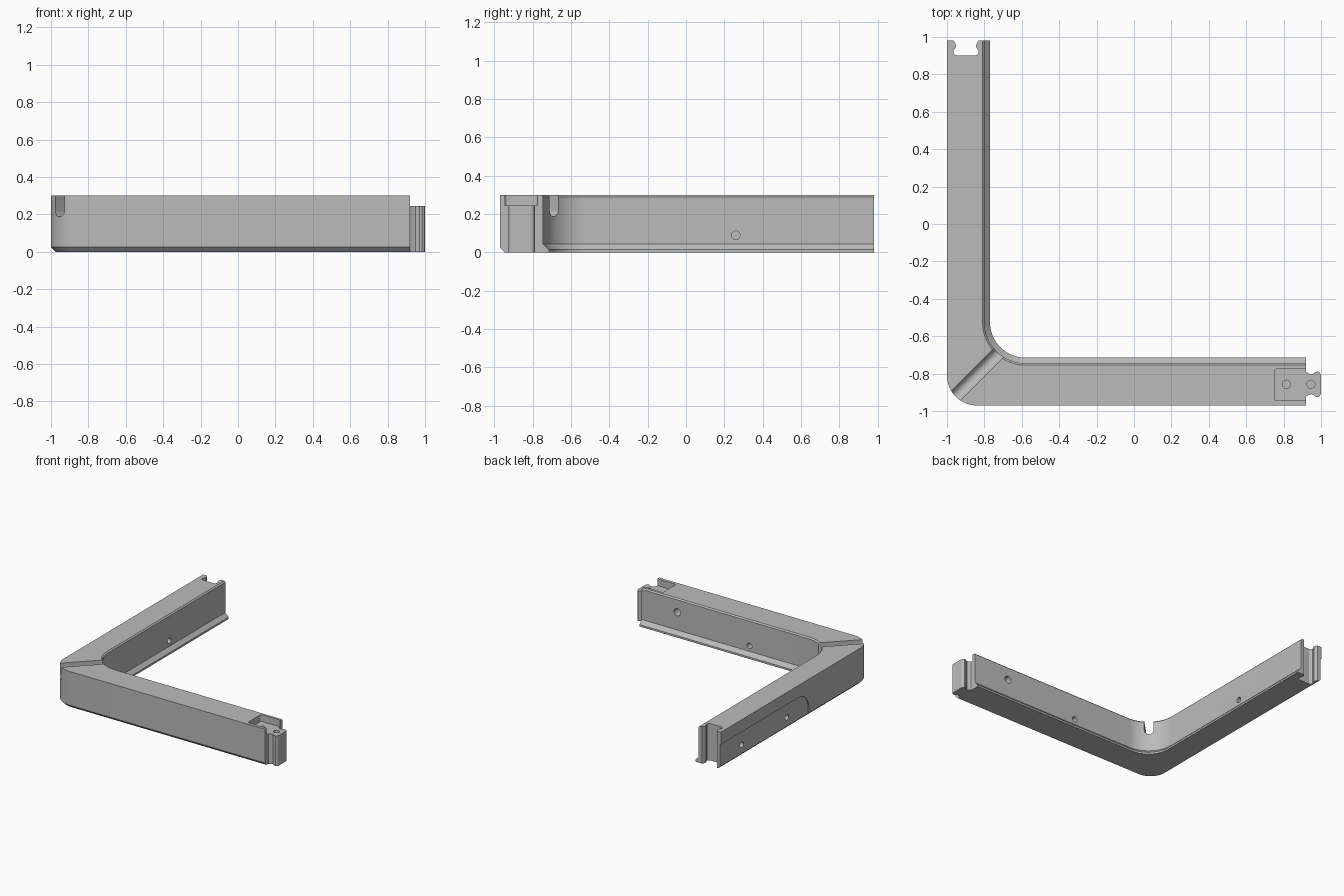
import bpy, bmesh
from math import sin, cos, pi, radians
from mathutils import Matrix, Vector

cube = bpy.data.objects.get("Cube")
if cube:
    bpy.data.objects.remove(cube, do_unlink=True)

grey = bpy.data.materials.new("plain grey")
grey.use_nodes = True
grey.diffuse_color = (0.5, 0.5, 0.5, 1)
grey.node_tree.nodes["Principled BSDF"].inputs["Base Color"].default_value = (0.5, 0.5, 0.5, 1)

X_END, Y_END, KEY_Y, KEY_X = 0.92, 0.98, -0.857, -0.898


def arc(cx, cy, r, start, end, n=16):
    steps = [radians(start + (end - start) * i / n) for i in range(n + 1)]
    return [(cx + r * cos(a), cy + r * sin(a)) for a in steps]


def loft(name, rings):
    """Solid through rings of equal point count, capped at both ends."""
    bm = bmesh.new()
    loops = [[bm.verts.new(p) for p in ring] for ring in rings]
    n = len(loops[0])
    for a, b in zip(loops, loops[1:]):
        for i in range(n):
            j = (i + 1) % n
            bm.faces.new((a[i], a[j], b[j], b[i]))
    bm.faces.new(loops[0])
    bm.faces.new(loops[-1])
    bmesh.ops.recalc_face_normals(bm, faces=bm.faces)
    mesh = bpy.data.meshes.new(name)
    bm.to_mesh(mesh)
    bm.free()
    obj = bpy.data.objects.new(name, mesh)
    bpy.context.collection.objects.link(obj)
    return obj


def prism(name, pts, lo, hi, u=(1, 0, 0), v=(0, 1, 0), w=(0, 0, 1), at=(0, 0, 0)):
    """Extrude a flat outline in the u-v plane along w."""
    u, v, w, at = map(Vector, (u, v, w, at))
    return loft(name, [[at + u * a + v * b + w * h for a, b in pts] for h in (lo, hi)])


def circle(x, y, r):
    return arc(x, y, r, 0, 360, 24)[:-1]


def cut(obj, cutters):
    """Subtract cutters, bake the result and discard them."""
    for c in cutters:
        c.hide_render = True
        mod = obj.modifiers.new("cut", "BOOLEAN")
        mod.operation, mod.solver, mod.object = "DIFFERENCE", "EXACT", c
    bpy.context.view_layer.update()
    baked = bpy.data.meshes.new_from_object(obj.evaluated_get(bpy.context.evaluated_depsgraph_get()))
    obj.modifiers.clear()
    obj.data = baked
    for c in cutters:
        bpy.data.objects.remove(c, do_unlink=True)


def finish(obj):
    obj.data.materials.clear()
    obj.data.materials.append(grey)
    bpy.ops.object.select_all(action="DESELECT")
    obj.select_set(True)
    bpy.context.view_layer.objects.active = obj
    bpy.ops.object.shade_smooth_by_angle(angle=radians(25))


# L-shaped frame: chamfered outer foot, inner lip, small inner top bevel
def outline(inset, radius, z):
    cx, cy = -0.58, -0.525
    pts = [(X_END, -0.97 + inset)]
    pts += arc(-0.84, -0.81, 0.16 - inset, 270, 180)
    pts += [(-1 + inset, Y_END), (cx - radius, Y_END)]
    pts += arc(cx, cy, radius, 180, 270)
    pts += [(X_END, cy - radius)]
    return [(x, y, z) for x, y in pts]


frame = loft("corner_frame", [
    outline(0.025, 0.19, 0), outline(0.010, 0.19, 0.015), outline(0, 0.20, 0.025),
    outline(0, 0.22, 0.045), outline(0, 0.22, 0.29), outline(0, 0.23, 0.3)])

# Interlocking key shape: distance from the arm end, half width
half = [(0, 0.066), (0.012, 0.058), (0.03, 0.053), (0.042, 0.058),
        (0.05, 0.066), (0.064, 0.068), (0.074, 0.062), (0.08, 0.05)]
key = half + [(d, -h) for d, h in reversed(half)]

cutters = []
# Key socket in the long arm
socket = [(-0.02, 0.066)] + half + [(d, -h) for d, h in reversed(half)] + [(-0.02, -0.066)]
cutters.append(prism("socket_cutter", socket, -0.1, 0.4, u=(0, -1, 0), v=(1, 0, 0),
                     at=(KEY_X, Y_END, 0)))

# Round-bottomed groove across the mitre
s = 0.5 ** 0.5
groove = [(-0.035, 0.4)] + arc(0, 0.222, 0.035, 180, 360) + [(0.035, 0.4)]
cutters.append(prism("groove_cutter", groove, -0.4, 0.4, u=(s, -s, 0), v=(0, 0, 1),
                     w=(s, s, 0), at=(-0.84, -0.806, 0)))

# Open pocket above the key
pocket = [(1.1, -0.945), (1.1, -0.775)] + arc(0.765, -0.79, 0.015, 90, 180, 4)
pocket += arc(0.765, -0.93, 0.015, 180, 270, 4)
cutters.append(prism("pocket_cutter", pocket, 0.245, 0.4))

# Shallow arched recess on the outer side
recess = [(1.1, -0.05), (1.1, 0.2)] + arc(-0.02, 0.07, 0.13, 90, 180) + [(-0.15, -0.05)]
cutters.append(prism("recess_cutter", recess, -1.1, -0.992, u=(0, 1, 0), v=(0, 0, 1), w=(1, 0, 0)))

# Screw holes: inner side of short arm, both sides of long arm, pocket floor
for x, z, r in ((0.6, 0.19, 0.03), (-0.05, 0.09, 0.022)):
    cutters.append(prism("hole_cutter", circle(x, z, r), -0.82, -0.6,
                         v=(0, 0, 1), w=(0, 1, 0)))
for y, lo, hi in ((0.26, -0.88, -0.7), (0.7, -1.1, -0.93), (0.12, -1.1, -0.93)):
    cutters.append(prism("hole_cutter", circle(y, 0.09, 0.022), lo, hi,
                         u=(0, 1, 0), v=(0, 0, 1), w=(1, 0, 0)))
cutters.append(prism("hole_cutter", circle(0.815, KEY_Y, 0.022), 0.08, 0.4))
cut(frame, cutters)
finish(frame)

# Projecting key at the end of the short arm
tab = prism("connector_key", key, 0, 0.245, at=(X_END, KEY_Y, 0))
cut(tab, [prism("hole_cutter", circle(0.946, KEY_Y, 0.022), 0.08, 0.4)])
finish(tab)
